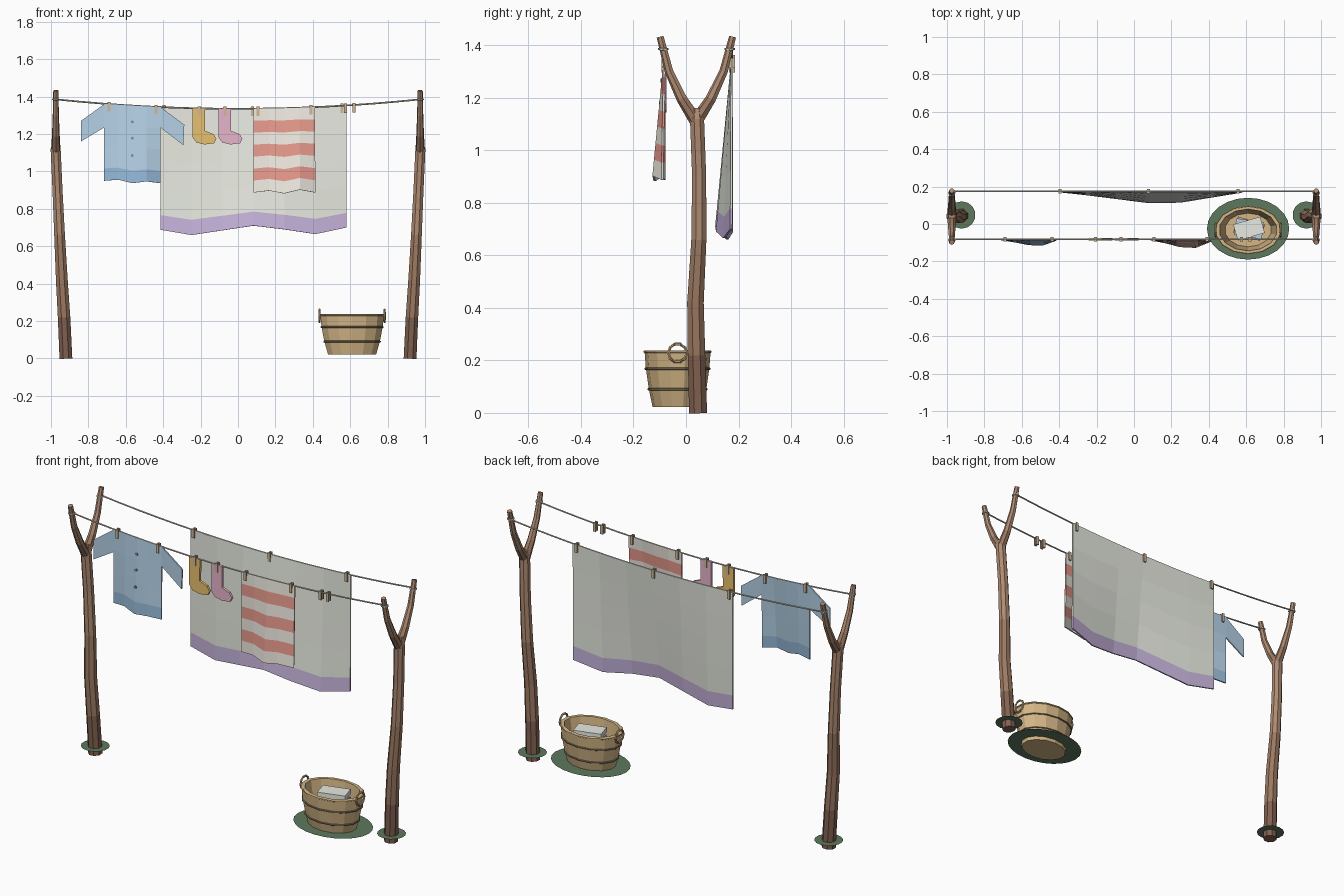
import bpy, bmesh, math
from mathutils import Vector, Matrix

if "Cube" in bpy.data.objects:
    bpy.data.objects.remove(bpy.data.objects["Cube"])

MATS = {}
COL = {
    "bark_dark": (0.22, 0.12, 0.08), "bark_mid": (0.33, 0.19, 0.12), "bark": (0.43, 0.26, 0.17),
    "rope": (0.62, 0.60, 0.52), "peg": (0.62, 0.48, 0.32), "linen": (0.80, 0.82, 0.75),
    "purple": (0.57, 0.46, 0.72), "blue": (0.46, 0.64, 0.80), "blue_hem": (0.30, 0.48, 0.68),
    "cream": (0.88, 0.84, 0.77), "red": (0.82, 0.33, 0.27), "mustard": (0.80, 0.53, 0.16),
    "pink": (0.80, 0.46, 0.60), "grass": (0.11, 0.19, 0.11), "oak": (0.66, 0.47, 0.24),
    "iron": (0.22, 0.17, 0.11), "button": (0.25, 0.28, 0.35)}

def mat(key):
    if key not in MATS:
        MATS[key] = bpy.data.materials.new(key)
        MATS[key].diffuse_color = (*COL[key], 1)
    return MATS[key]

def finish(bm, name, *keys, normals=True):
    if normals:
        bmesh.ops.recalc_face_normals(bm, faces=bm.faces)
    me = bpy.data.meshes.new(name)
    bm.to_mesh(me)
    bm.free()
    for k in keys:
        me.materials.append(mat(k))
    ob = bpy.data.objects.new(name, me)
    bpy.context.collection.objects.link(ob)
    return ob

def tube(name, path, radii, sides, keys, segmat=None, closed=False):
    """Faceted tube along a path; segmat gives a material slot per segment."""
    bm = bmesh.new()
    pts = [Vector(p) for p in path]
    n = len(pts)
    rings = []
    for i, p in enumerate(pts):
        a = pts[(i - 1) % n] if closed or i else p
        b = pts[(i + 1) % n] if closed or i < n - 1 else p
        t = (b - a).normalized()
        u = t.cross(Vector((0, 0, 1) if abs(t.z) < 0.6 else (1, 0, 0))).normalized()
        w = t.cross(u)
        r = radii[i] if isinstance(radii, list) else radii
        rings.append([bm.verts.new(p + r * (math.cos(k) * u + math.sin(k) * w))
                      for k in (2 * math.pi * (j + 0.5) / sides for j in range(sides))])
    for i in range(n if closed else n - 1):
        A, B = rings[i], rings[(i + 1) % n]
        for j in range(sides):
            f = bm.faces.new((A[j], A[(j + 1) % sides], B[(j + 1) % sides], B[j]))
            f.material_index = segmat[i] if segmat else 0
    if not closed:
        bm.faces.new(rings[0])
        bm.faces.new(rings[-1]).material_index = segmat[-1] if segmat else 0
    return finish(bm, name, *keys)

def box(name, loc, size, key, rot=0.0):
    bm = bmesh.new()
    bmesh.ops.create_cube(bm, size=1, matrix=Matrix.Translation(loc) @ Matrix.Rotation(rot, 4, 'Z')
                          @ Matrix.Diagonal((*size, 1)))
    return finish(bm, name, key)

def prism(name, pts, y, t, key):
    """Outline in x,z extruded along y."""
    bm = bmesh.new()
    f = bm.faces.new([bm.verts.new((x, y - t / 2, z)) for x, z in pts])
    ext = bmesh.ops.extrude_face_region(bm, geom=[f])
    bmesh.ops.translate(bm, vec=(0, t, 0), verts=[v for v in ext["geom"] if isinstance(v, bmesh.types.BMVert)])
    return finish(bm, name, key)

def rope_z(x):
    return 1.335 + 0.05 * (x / 0.97) ** 2

def cloth(name, x0, x1, y, bulge, wave, bottoms, rows, slots, keys):
    """Hanging cloth: rows are heights as fractions below the rope."""
    bm = bmesh.new()
    n = len(bottoms)
    grid = []
    for v in rows:
        row = []
        for i in range(n):
            x = x0 + (x1 - x0) * i / (n - 1)
            row.append(bm.verts.new((x, y - bulge * wave[i] * v, rope_z(x) * (1 - v) + bottoms[i] * v)))
        grid.append(row)
    for r in range(len(rows) - 1):
        for i in range(n - 1):
            f = bm.faces.new((grid[r][i], grid[r + 1][i], grid[r + 1][i + 1], grid[r][i + 1]))
            f.material_index = slots[r]
    ob = finish(bm, name, *keys)
    m = ob.modifiers.new("thickness", 'SOLIDIFY')
    m.thickness, m.offset = 0.008, 0
    return ob

def disc(name, x, y, rx, ry, n):
    bm = bmesh.new()
    bmesh.ops.create_circle(bm, cap_ends=True, segments=n, radius=1,
                            matrix=Matrix.Translation((x, y, 0.04)) @ Matrix.Diagonal((rx, ry, 1, 1)))
    return finish(bm, name, "grass", normals=False)

FRONT, BACK = -0.082, 0.175

# forked posts with grass patches and rope knots
for s, side in ((-1, "left"), (1, "right")):
    tube(side + "_post", [(s * 0.92, 0.046, 0), (s * 0.93, 0.040, 0.22), (s * 0.942, 0.036, 0.42),
                          (s * 0.954, 0.049, 0.66), (s * 0.965, 0.050, 0.90), (s * 0.975, 0.042, 1.12),
                          (s * 0.974, 0.042, 1.16)],
         [0.037, 0.036, 0.034, 0.031, 0.029, 0.029, 0.018], 8,
         ("bark_dark", "bark_mid", "bark"), [0, 1, 1, 2, 2, 2])
    for d, arm in ((-1, "front"), (1, "back")):
        tube(f"{side}_{arm}_prong", [(s * 0.974, 0.040 + d * o, z) for o, z in
                                     ((0, 1.11), (0.055, 1.195), (0.104, 1.30), (0.138, 1.432))],
             [0.026, 0.021, 0.017, 0.014], 7, ("bark_mid", "bark"), [0, 1, 1])
        cy = 0.040 + d * 0.126
        tube(f"{side}_{arm}_knot", [(s * 0.974 + 0.016 * math.cos(k * math.pi / 4),
                                     cy + 0.016 * math.sin(k * math.pi / 4), 1.385) for k in range(8)],
             0.005, 5, ("rope",), closed=True)
    disc(side + "_grass", s * 0.922, 0.048, 0.075, 0.073, 14)

# sagging ropes
for nm, y in (("front_rope", FRONT), ("back_rope", BACK)):
    tube(nm, [(x, y, rope_z(x)) for x in (-0.974 + 1.948 * i / 16 for i in range(17))], 0.0045, 6, ("rope",))

# bed sheet on the back rope
cloth("sheet", -0.415, 0.58, BACK, 0.06, [0, 0.3, 0.65, 1, 0.95, 0.5, 0.05],
      [0.688, 0.66, 0.685, 0.71, 0.69, 0.665, 0.70], [0, 0.22, 0.44, 0.66, 0.88, 1],
      [0, 0, 0, 0, 1], ("linen", "purple"))

# shirt with sleeves and buttons
cloth("shirt_body", -0.715, -0.415, FRONT, 0.03, [0, 0.4, 0.9, 1, 0.1], [0.95, 0.956, 0.937, 0.947, 0.937],
      [0, 0.28, 0.56, 0.84, 1], [0, 0, 0, 1], ("blue", "blue_hem"))
prism("left_sleeve", [(-0.715, 1.36), (-0.84, 1.27), (-0.84, 1.16), (-0.715, 1.235)], FRONT, 0.008, "blue")
prism("right_sleeve", [(-0.415, 1.345), (-0.287, 1.25), (-0.292, 1.14), (-0.415, 1.235)], FRONT, 0.008, "blue")
for i, z in enumerate((1.265, 1.178, 1.085)):
    bm = bmesh.new()
    bmesh.ops.create_cone(bm, cap_ends=True, segments=8, radius1=0.008, radius2=0.008, depth=0.008,
                          matrix=Matrix.Translation((-0.565, -0.093 - 0.006 * i, z)) @ Matrix.Rotation(math.pi / 2, 4, 'X'))
    finish(bm, f"button_{i}", "button")

# striped towel
cloth("towel", 0.083, 0.412, FRONT, 0.042, [0, 0.4, 0.9, 1, 0.2], [0.887, 0.897, 0.882, 0.902, 0.887],
      [i / 7 for i in range(8)], [0, 1, 0, 1, 0, 1, 0], ("cream", "red"))

# pair of socks
SOCK = [(0, 0), (0.068, 0), (0.066, -0.12), (0.112, -0.137), (0.128, -0.162), (0.116, -0.186),
        (0.065, -0.193), (0.02, -0.182), (0.0, -0.155)]
for nm, x, key in (("orange_sock", -0.243, "mustard"), ("pink_sock", -0.104, "pink")):
    prism(nm, [(x + a, 1.337 + b) for a, b in SOCK], FRONT, 0.014, key)

# clothes pegs: two wooden jaws astride the rope
for y, xs in ((FRONT, (-0.69, -0.438, -0.207, -0.07, 0.107, 0.39, 0.575, 0.62)), (BACK, (-0.395, 0.077, 0.556))):
    for x in xs:
        for d in (-1, 1):
            box("peg_jaw", (x, y + d * 0.008, rope_z(x) - 0.014), (0.016, 0.008, 0.05), "peg")
        box("peg_spring", (x, y, rope_z(x) + 0.002), (0.018, 0.012, 0.008), "iron")

# wooden tub: outer wall, rim, inner wall, floor
CX, CY, N = 0.61, -0.032, 14
def oval(r, z):
    return [(CX + r * math.cos(a), CY + 0.72 * r * math.sin(a), z)
            for a in (2 * math.pi * (k + 0.5) / N for k in range(N))]
bm = bmesh.new()
rings = [[bm.verts.new(p) for p in oval(r, z)] for r, z in
         ((0.132, 0.022), (0.152, 0.09), (0.168, 0.17), (0.175, 0.237), (0.155, 0.237), (0.125, 0.06))]
for A, B in zip(rings, rings[1:]):
    for k in range(N):
        bm.faces.new((A[k], A[(k + 1) % N], B[(k + 1) % N], B[k]))
bm.faces.new(rings[0])
bm.faces.new(rings[-1])
finish(bm, "tub", "oak")
for nm, r, z in (("lower_hoop", 0.153, 0.09), ("upper_hoop", 0.169, 0.168), ("rim_hoop", 0.174, 0.233)):
    tube(nm, oval(r, z), 0.005, 6, ("iron",) if nm != "rim_hoop" else ("oak",), closed=True)
for s in (-1, 1):
    tube("tub_handle", [(CX + s * 0.174, CY + 0.035 * math.cos(k * math.pi / 5), 0.228 + 0.035 * math.sin(k * math.pi / 5))
                        for k in range(10)], 0.006, 6, ("oak",), closed=True)
disc("tub_grass", 0.61, -0.025, 0.22, 0.165, 24)

# folded laundry in the tub
for nm, key, z, h, rot in (("folded_red", "red", 0.105, 0.09, -0.3), ("folded_blue", "blue", 0.175, 0.05, -0.15),
                           ("folded_linen", "linen", 0.213, 0.026, 0.28)):
    box(nm, (0.615, -0.025, z), (0.15, 0.09, h), key, rot)

for m in bpy.data.materials:
    if m.users and not m.is_grease_pencil:
        m.use_nodes = True
        m.node_tree.nodes["Principled BSDF"].inputs["Base Color"].default_value = m.diffuse_color
